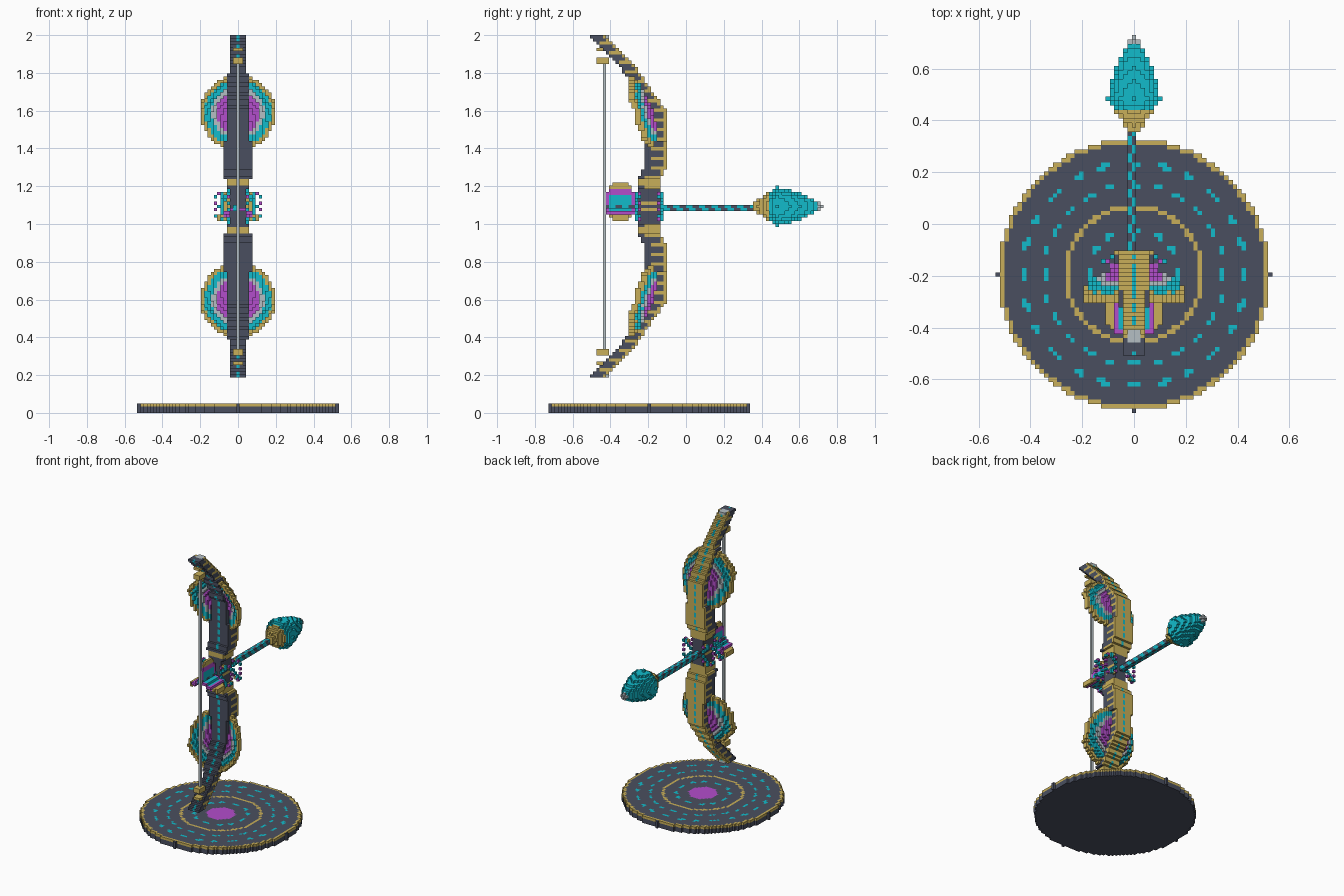
import bpy
import math

if "Cube" in bpy.data.objects:
    bpy.data.objects.remove(bpy.data.objects["Cube"])

V = 2 / 118      # block size
MID = 64         # layer of the arrow axis
COLOURS = {
    "dark_slate": (0.068, 0.078, 0.115),
    "gold": (0.58, 0.43, 0.10),
    "cyan": (0.006, 0.50, 0.60),
    "magenta": (0.45, 0.075, 0.60),
    "pale_grey": (0.46, 0.52, 0.55),
}
DARK, GOLD, CYAN, PINK, GREY = range(5)

materials = []
for label, rgb in COLOURS.items():
    m = bpy.data.materials.new(label)
    m.use_nodes = True
    m.diffuse_color = (*rgb, 1)
    m.node_tree.nodes["Principled BSDF"].inputs["Base Color"].default_value = (*rgb, 1)
    materials.append(m)


def build(name, cells):
    """Make a block mesh with only the outer faces of the cells."""
    verts, faces, slots = {}, [], []
    for cell, slot in cells.items():
        for axis in range(3):
            for side in (0, 1):
                near = list(cell)
                near[axis] += 2 * side - 1
                if tuple(near) in cells:
                    continue
                ring = []
                for a, b in ((0, 0), (1, 0), (1, 1), (0, 1)):
                    p = list(cell)
                    p[axis] += side
                    p[(axis + 1) % 3] += a
                    p[(axis + 2) % 3] += b
                    ring.append(verts.setdefault(tuple(p), len(verts)))
                faces.append(ring if side else ring[::-1])
                slots.append(slot)
    mesh = bpy.data.meshes.new(name)
    mesh.from_pydata([((x - 0.5) * V, (y - 12) * V, z * V) for x, y, z in verts], [], faces)
    for m in materials:
        mesh.materials.append(m)
    mesh.polygons.foreach_set("material_index", slots)
    obj = bpy.data.objects.new(name, mesh)
    bpy.context.collection.objects.link(obj)


def interp(points, t):
    for (t0, v0), (t1, v1) in zip(points, points[1:]):
        if t <= t1:
            return v0 + (v1 - v0) * max(0, t - t0) / (t1 - t0)
    return points[-1][1]


# Round base with gold rings and dashed cyan rings
def base_colour(x, y):
    r = math.hypot(x, y)
    angle = math.atan2(y, abs(x))
    if 30 <= r < 31 or 15 <= r < 16:
        return GOLD
    if r < 5.5:
        return PINK
    for radius, dashes in ((10, 12), (20, 24), (25, 24)):
        if radius <= r < radius + 1 and math.cos(angle * dashes) > 0.1:
            return CYAN
    return DARK


base = {}
for x in range(-31, 32):
    for y in range(-31, 32):
        if math.hypot(x, y) <= 31:
            for z in range(3):
                base[x, y, z] = base_colour(x, y) if z == 2 else DARK
build("base", base)

# Bow centre line: depth against distance from the middle
CURVE = [(0, 0), (8, 0), (12, 1.5), (18, 2), (25, 2.3), (30, 1.5), (36, -1.5),
         (42, -5.5), (46, -9), (50, -13), (53, -16)]


def limb_cells(sign):
    cells = {}
    for d in range(6, 54):
        c = round(interp(CURVE, d))
        half = 3 if d < 34 else 2
        width = 3 if d < 9 else 4 if d < 21 else 3 if d < 42 else 2
        for x in range(-width, width + 1):
            for y in range(c - half, c + half + 1):
                colour = DARK
                if d in (7, 8):
                    colour = GOLD
                elif y >= c + half:
                    colour = CYAN if x == 0 and d % 3 else GOLD
                elif y == c - half and x == 0 and d % 3:
                    colour = CYAN
                elif abs(x) == width and d % 3 == 0 and y >= c - 1:
                    colour = GOLD
                cells[x, y, MID + sign * d] = colour
    # nock block holding the string, and the pale tip
    for x in (-1, 0, 1):
        for y in range(-16, -10):
            for d in (45, 46, 49):
                if d == 49 or y < -12:
                    cells[x, y, MID + sign * d] = GOLD
        for y in (-15, -14, -13):
            cells[x, y, MID + sign * 53] = GREY
    return cells


# Banded fans swept back from each limb
def fan_cells(sign):
    cells = {}
    for x in range(-11, 12):
        for d in range(18, 42):
            r = math.hypot(x, d - 29.3)
            if abs(x) < 3 or r > 11.8:
                continue
            colour = PINK if r < 6.7 else GREY if r < 8.2 else CYAN if r < 10.4 else GOLD
            y = round(interp(CURVE, d) - 0.6 * (abs(x) - 3))
            for depth in (-1, 0):
                cells[x, y + depth, MID + sign * d] = colour
    return cells


for part, sign in (("upper", 1), ("lower", -1)):
    build(part + "_limb", limb_cells(sign))
    build(part + "_fan", fan_cells(sign))

# Grip
grip = {}
for x in range(-2, 3):
    for y in range(-3, 4):
        for d in range(-6, 7):
            grip[x, y, MID + d] = GOLD if abs(d) == 1 and abs(y) < 3 else DARK
build("grip", grip)

# Bow string
build("string", {(0, -14, MID + d): GREY for d in range(-45, 46)})

# Arrow shaft with a twisting two-colour pattern
shaft = {}
for y in range(-13, 34):
    for x in (-1, 0):
        for z in (-1, 0):
            shaft[x, y, MID + z] = CYAN if (y + 2 * x + z) % 4 < 2 else DARK
build("arrow_shaft", shaft)

# Arrowhead turned about the shaft
HEAD = [(33, 1.5), (36, 3.7), (40, 6), (44, 5), (48, 3.7), (51, 2.5), (53, 1), (54, 0)]
head = {}
for y in range(33, 55):
    radius = interp(HEAD, y)
    for x in range(-6, 7):
        for z in range(-6, 7):
            if math.hypot(x, z) <= radius:
                head[x, y, MID + z] = GREY if y > 52 else GOLD if y < 38 else CYAN
build("arrowhead", head)

# Three feather vanes around the tail of the arrow
vanes = {}
for angle in (90, 210, 330):
    ca, sa = math.cos(math.radians(angle)), math.sin(math.radians(angle))
    for step in range(0, 15):
        s = step / 2
        reach = 4 if s < 5 else 3 if s < 6.5 else 2
        for y in range(-9 - reach, -8 + reach):
            edge = y in (-9 - reach, -9 + reach)
            colour = GOLD if s >= 6 else PINK if edge or s >= 4.5 else CYAN
            vanes[round(s * ca), y, MID + round(s * sa)] = colour
build("vanes", vanes)

# Curling sparks on both sides of the grip
SPARKS = [(3, 1, CYAN), (4, 2, CYAN), (5, 3, CYAN), (6, 4, PINK), (7, 3, CYAN), (5, 4, CYAN),
          (3, 3, PINK), (4, 4, GOLD), (7, 1, PINK)]
sparks = {}
for x, z, colour in SPARKS:
    for sx in (-1, 1):
        for sz in (-1, 1):
            for y in (-4, 4) if x < 6 else (-3, 3):
                sparks[sx * x, y, MID + sz * z] = colour
build("sparks", sparks)
